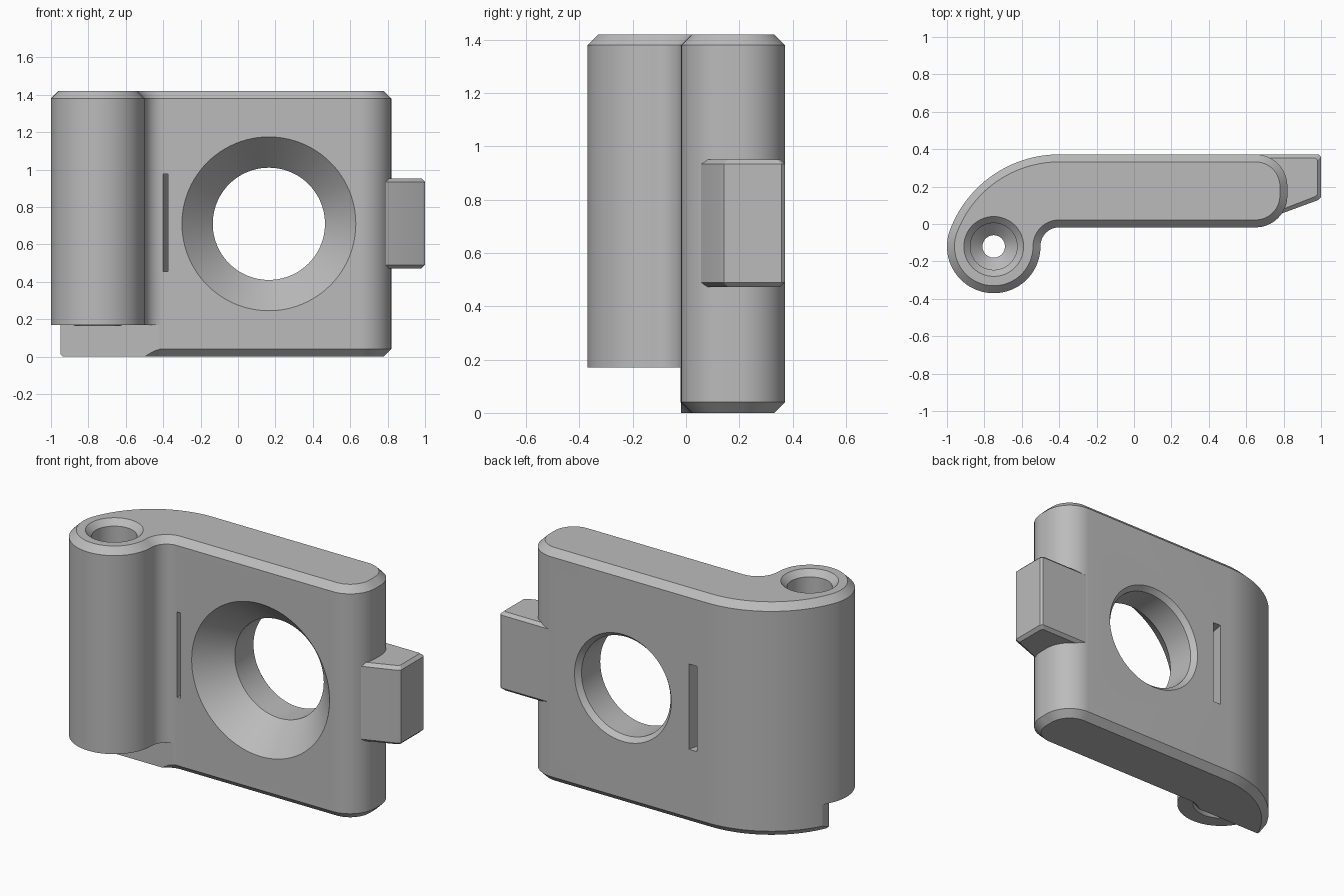
import bpy, bmesh
from math import sin, cos, pi, radians, sqrt, asin, atan2

if "Cube" in bpy.data.objects:
    bpy.data.objects.remove(bpy.data.objects["Cube"], do_unlink=True)

GREY = (0.5, 0.5, 0.5, 1)
mat = bpy.data.materials.new("light grey")
mat.use_nodes = True
mat.diffuse_color = GREY
mat.node_tree.nodes["Principled BSDF"].inputs["Base Color"].default_value = GREY

HEIGHT, FRONT, BACK = 1.42, -0.018, 0.372
CHAMFER = 0.04
BARREL, BARREL_R = (-0.75, -0.12), 0.25
FOOT_TOP = 0.17


def loft(name, rings):
    """Closed solid skinned through rings of equal point count, capped at both ends."""
    bm = bmesh.new()
    loops = [[bm.verts.new(p) for p in ring] for ring in rings]
    n = len(loops[0])
    for low, high in zip(loops, loops[1:]):
        for i in range(n):
            j = (i + 1) % n
            bm.faces.new((low[i], low[j], high[j], high[i]))
    bm.faces.new(loops[0][::-1])
    bm.faces.new(loops[-1])
    bmesh.ops.recalc_face_normals(bm, faces=bm.faces)
    mesh = bpy.data.meshes.new(name)
    bm.to_mesh(mesh)
    bm.free()
    mesh.materials.append(mat)
    obj = bpy.data.objects.new(name, mesh)
    bpy.context.collection.objects.link(obj)
    return obj


def at_z(points, z):
    return [(x, y, z) for x, y in points]


def box(name, x0, x1, y0, y1, z0, z1):
    base = [(x0, y0), (x1, y0), (x1, y1), (x0, y1)]
    return loft(name, [at_z(base, z0), at_z(base, z1)])


def arc(centre, r, a0, a1, n):
    steps = [a0 + (a1 - a0) * i / n for i in range(n + 1)]
    return [(centre[0] + r * cos(a), centre[1] + r * sin(a)) for a in steps]


def circle(centre, r, n=96):
    return arc(centre, r, 0, 2 * pi, n)[:-1]


def cut(body, cutter):
    cutter.hide_render = True
    mod = body.modifiers.new("cut", 'BOOLEAN')
    mod.operation, mod.solver, mod.object = 'DIFFERENCE', 'EXACT', cutter
    bpy.context.view_layer.objects.active = body
    bpy.ops.object.modifier_apply(modifier=mod.name)
    bpy.data.objects.remove(cutter, do_unlink=True)


def smooth(obj):
    bpy.ops.object.select_all(action='DESELECT')
    obj.select_set(True)
    bpy.context.view_layer.objects.active = obj
    bpy.ops.object.shade_smooth_by_angle(angle=radians(25))


# Plan outline: plate, large back sweep, barrel and fillet, all tangent
def outline(inset):
    end_r, fillet_r, end_x, sweep_x = 0.17, 0.1, 0.65, -0.4
    bx, by = BARREL
    h, w = BACK - by, sweep_x - bx
    sweep_r = (w * w + h * h - BARREL_R ** 2) / (2 * (h - BARREL_R))
    sweep = (sweep_x, BACK - sweep_r)
    tangent = atan2(by - sweep[1], bx - sweep[0])
    fy = FRONT - fillet_r
    reach = BARREL_R + fillet_r
    fillet = (bx + sqrt(reach ** 2 - (fy - by) ** 2), fy)
    phi = asin((fy - by) / reach)
    pts = arc((end_x, FRONT + end_r), end_r - inset, -pi / 2, 0, 16)
    pts += arc((end_x, BACK - end_r), end_r - inset, 0, pi / 2, 16)
    pts += arc(sweep, sweep_r - inset, pi / 2, tangent, 32)
    pts += arc(BARREL, BARREL_R - inset, tangent, 2 * pi + phi, 48)[1:]
    pts += arc(fillet, fillet_r + inset, pi + phi, pi / 2, 16)[1:]
    return pts


body = loft("hinge_leaf", [
    at_z(outline(CHAMFER), 0), at_z(outline(0), CHAMFER),
    at_z(outline(0), HEIGHT - CHAMFER), at_z(outline(CHAMFER), HEIGHT)])

# Relief under the barrel, leaving a straight-sided foot
cut(body, box("relief_front", -1.2, -0.42, -0.6, FRONT, -0.1, FOOT_TOP))
cut(body, box("relief_side", -1.2, -0.95, -0.6, 0.6, -0.1, FOOT_TOP))

# Stepped pin bore through the barrel
bore = [(0.165, 0.165), (0.205, 0.125), (0.5, 0.125), (0.56, 0.06),
        (1.03, 0.06), (1.09, 0.125), (1.385, 0.125), (1.43, 0.17)]
cut(body, loft("pin_bore", [at_z(circle(BARREL, r), z) for z, r in bore]))

# Countersunk round opening
opening = [(FRONT - 0.01, 0.474), (FRONT + 0.18, 0.3),
           (BACK - 0.03, 0.3), (BACK + 0.01, 0.335)]
cut(body, loft("round_opening", [
    [(x, y, z) for x, z in circle((0.165, 0.71), r)] for y, r in opening]))

# Slanted slot that widens to the back
slot = [(-0.402, FRONT - 0.01), (-0.376, FRONT - 0.01),
        (-0.275, BACK + 0.02), (-0.33, BACK + 0.02)]
cut(body, loft("slot", [at_z(slot, 0.455), at_z(slot, 0.975)]))
smooth(body)


# Tapered latch tongue with bevelled edges
def tongue(d):
    back = BACK - 0.001 - d
    return [(0.65, 0.005 + d), (0.985 - d, 0.128 + d), (1 - d, 0.142 + d),
            (1 - d, back - 0.012), (0.988 - d, back), (0.65, back)]


latch = loft("latch_tongue", [
    at_z(tongue(0.018), 0.472), at_z(tongue(0), 0.49),
    at_z(tongue(0), 0.934), at_z(tongue(0.018), 0.952)])
smooth(latch)
